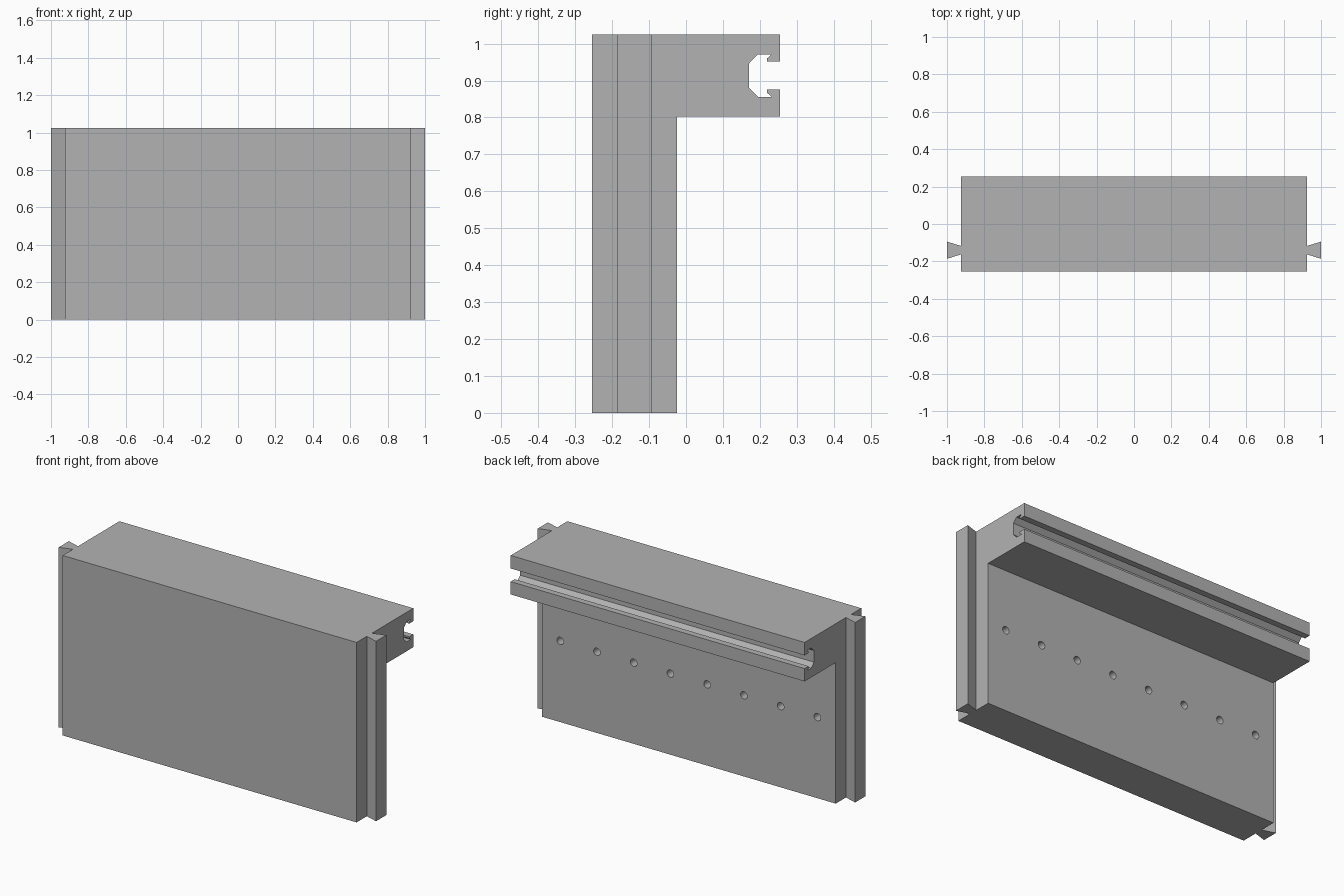
import bpy, bmesh, math
from mathutils import Matrix, Vector

cube = bpy.data.objects.get("Cube")
if cube:
    bpy.data.objects.remove(cube, do_unlink=True)

HALF = 0.926      # half length of the wall block
HEIGHT = 1.025
FRONT, BACK = -0.255, -0.025
MID = (FRONT + BACK) / 2

grey = bpy.data.materials.new("plain grey")
grey.diffuse_color = (0.45, 0.45, 0.45, 1)
grey.use_nodes = True
grey.node_tree.nodes["Principled BSDF"].inputs["Base Color"].default_value = grey.diffuse_color


def add_object(name, bm):
    bmesh.ops.recalc_face_normals(bm, faces=bm.faces)
    mesh = bpy.data.meshes.new(name)
    bm.to_mesh(mesh)
    bm.free()
    mesh.materials.append(grey)
    obj = bpy.data.objects.new(name, mesh)
    bpy.context.collection.objects.link(obj)
    return obj


def extrude_profile(name, points, direction):
    bm = bmesh.new()
    face = bm.faces.new([bm.verts.new(p) for p in points])
    result = bmesh.ops.extrude_face_region(bm, geom=[face], use_keep_orig=True)
    moved = [v for v in result["geom"] if isinstance(v, bmesh.types.BMVert)]
    bmesh.ops.translate(bm, verts=moved, vec=Vector(direction))
    return add_object(name, bm)


# Wall block with overhanging head and slot, as a side profile (y, z)
slot_mid = 0.9135
half_slot = [(0.255, 0.0375), (0.219, 0.0375), (0.219, 0.046),
             (0.232, 0.0575), (0.195, 0.0575), (0.171, 0.033)]
slot = [(y, slot_mid - d) for y, d in half_slot]
slot += [(y, slot_mid + d) for y, d in reversed(half_slot)]
outline = [(FRONT, 0), (BACK, 0), (BACK, 0.803), (0.255, 0.803),
           *slot, (0.255, HEIGHT), (FRONT, HEIGHT)]
wall = extrude_profile("wall_block", [(-HALF, y, z) for y, z in outline], (2 * HALF, 0, 0))

# Row of blind round holes in the back face
COUNT, DEPTH = 8, 0.1
bm = bmesh.new()
for i in range(COUNT):
    x = -HALF + (i + 0.5) * 2 * HALF / COUNT
    place = Matrix.Translation((x, BACK, 0.462)) @ Matrix.Rotation(math.pi / 2, 4, "X")
    bmesh.ops.create_cone(bm, cap_ends=True, segments=24, radius1=0.021, radius2=0.021,
                          depth=2 * DEPTH, matrix=place)
cutter = add_object("hole_cutter", bm)
cutter.hide_render = True
cut = wall.modifiers.new("holes", "BOOLEAN")
cut.operation = "DIFFERENCE"
cut.solver = "EXACT"
cut.object = cutter
bpy.context.view_layer.objects.active = wall
wall.select_set(True)
bpy.ops.object.modifier_apply(modifier=cut.name)
bpy.data.objects.remove(cutter, do_unlink=True)
bpy.ops.object.shade_smooth_by_angle(angle=math.radians(25))

# Dovetail tongue on each end
for name, side in (("left_dovetail", 1), ("right_dovetail", -1)):
    plan = [(HALF, -0.023), (1, -0.046), (1, 0.046), (HALF, 0.023)]
    extrude_profile(name, [(side * x, MID + y, 0) for x, y in plan], (0, 0, HEIGHT))
